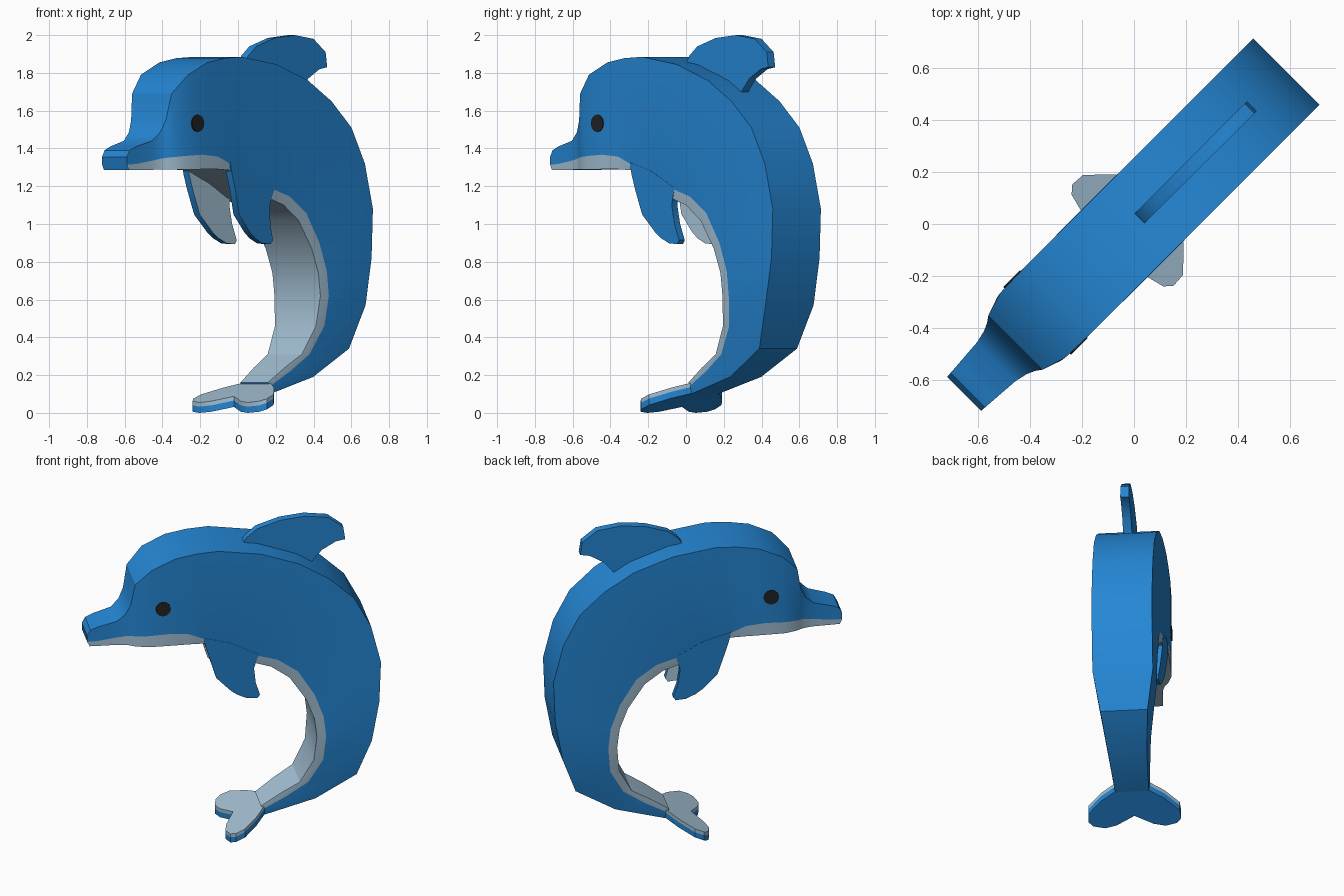
import bpy, bmesh, math
from mathutils import Vector

if "Cube" in bpy.data.objects:
    bpy.data.objects.remove(bpy.data.objects["Cube"])

R = math.sqrt(0.5)


def place(u, v, z):
    """Animal frame (u = towards the back, v = sideways) to world; it stands on the diagonal."""
    return Vector(((u + v) * R, (u - v) * R, z))


def material(name, rgb):
    m = bpy.data.materials.new(name)
    m.diffuse_color = (*rgb, 1)
    m.use_nodes = True
    m.node_tree.nodes["Principled BSDF"].inputs["Base Color"].default_value = m.diffuse_color
    return m


BLUE = material("ocean blue", (0.018, 0.24, 0.66))
PALE = material("pale belly", (0.37, 0.53, 0.66))
DARK = material("eye black", (0.016, 0.016, 0.016))


def loft(name, rings, strip_mats, caps, mats, angle=30):
    """Join closed rings of points; strip_mats colours by ring side, or by layer if callable."""
    bm = bmesh.new()
    rows = [[bm.verts.new(p) for p in ring] for ring in rings]
    n = len(rows[0])
    for r in range(len(rows) - 1):
        for i in range(n):
            j = (i + 1) % n
            f = bm.faces.new((rows[r][i], rows[r][j], rows[r + 1][j], rows[r + 1][i]))
            f.material_index = strip_mats(r, i)
    for row, mi in ((rows[0], caps[0]), (rows[-1], caps[1])):
        bm.faces.new(row).material_index = mi
    bmesh.ops.recalc_face_normals(bm, faces=bm.faces)
    me = bpy.data.meshes.new(name)
    bm.to_mesh(me)
    bm.free()
    for m in mats:
        me.materials.append(m)
    ob = bpy.data.objects.new(name, me)
    bpy.context.collection.objects.link(ob)
    bpy.context.view_layer.objects.active = ob
    ob.select_set(True)
    bpy.ops.object.shade_smooth_by_angle(angle=math.radians(angle))
    ob.select_set(False)
    return ob


HEAD = [(-.93, .092), (-.74, .106), (-.68, .122), (-.654, .143), (-.61, .167), (-.53, .18)]


def half_width(u, z):
    if z < 0.57:                                   # tail stem narrows downwards
        return 0.18 - max(0, 0.57 - z) / 0.47 * 0.08
    if u >= HEAD[-1][0]:
        return 0.18
    for (a, wa), (b, wb) in zip(HEAD, HEAD[1:]):   # head narrows to the snout
        if u <= b:
            return wa + (wb - wa) * (u - a) / (b - a)


# Body: stations of (back, colour boundary, belly edge), snout to tail
stations = [
    (-.925, 1.355, -.925, 1.315, -.91, 1.285), (-.905, 1.39, -.90, 1.315, -.89, 1.285),
    (-.86, 1.41, -.86, 1.318, -.86, 1.285), (-.75, 1.44, -.75, 1.335, -.75, 1.287),
    (-.70, 1.485, -.70, 1.345, -.70, 1.288), (-.67, 1.55, -.67, 1.35, -.67, 1.288),
    (-.645, 1.69, -.645, 1.353, -.645, 1.288), (-.55, 1.79, -.57, 1.36, -.57, 1.288),
    (-.41, 1.855, -.45, 1.367, -.45, 1.29), (-.28, 1.878, -.33, 1.357, -.33, 1.29),
    (-.15, 1.885, -.24, 1.32, -.24, 1.285), (.11, 1.845, -.08, 1.27, -.09, 1.22),
    (.344, 1.76, .08, 1.185, .05, 1.14), (.52, 1.65, .21, 1.145, .17, 1.10),
    (.67, 1.51, .33, 1.06, .28, 1.02), (.77, 1.32, .43, .90, .38, .87),
    (.83, 1.08, .485, .75, .43, .74), (.82, .82, .50, .62, .445, .62),
    (.775, .57, .485, .46, .43, .46), (.69, .34, .40, .31, .35, .31),
    (.446, .19, .27, .22, .235, .24), (.14, .10, .14, .145, .12, .16)]
rings = []
for ou, oz, bu, bz, iu, iz in stations:
    side = [(ou, half_width(ou, oz), oz), (bu, half_width(bu, bz), bz),
            (iu, half_width(iu, iz) - (0.008 if iu > -.3 else 0), iz)]
    rings.append([place(*p) for p in side] + [place(u, -v, z) for u, v, z in reversed(side)])
loft("body", rings, lambda r, i: 1 if i in (1, 2, 3) else 0, (0, 0), (BLUE, PALE))

# Dorsal fin: flat plate on the back
dorsal = [(.03, 1.86), (.05, 1.89), (.11, 1.94), (.25, 1.985), (.40, 2.0), (.54, 1.98), (.63, 1.91),
          (.642, 1.83), (.585, 1.82), (.50, 1.77), (.44, 1.70), (.25, 1.72)]
loft("dorsal_fin", [[place(u, v, z) for u, z in dorsal] for v in (-.026, .026)],
     lambda r, i: 0, (0, 0), (BLUE,))

# Side fins: blue outside, pale inside, leaning inwards
fin = [(-.24, 1.325), (-.225, 1.26), (-.20, 1.18), (-.16, 1.05), (-.07, .955), (-.03, .925), (.028, .898),
       (.09, .893), (.105, .915), (.078, 1.0), (.066, 1.1), (.08, 1.15), (.095, 1.19), (-.08, 1.28)]
for s, label in ((1, "right"), (-1, "left")):
    layers = [[place(u, s * (.182 - max(0, 1.2 - z) * .09 - d), z) for u, z in fin] for d in (0, .042)]
    loft("side_fin_" + label, layers, lambda r, i: 0, (0, 1), (BLUE, PALE))

# Tail flukes: sloping forked plate, pale above and blue below
half = [(.15, .09), (.08, .19), (-.005, .272), (-.06, .276), (-.09, .25), (-.108, .18), (-.09, .11), (-.03, 0)]
outline = half + [(u, -v) for u, v in reversed(half[:-1])]
layers = [[place(u, v, max(0, .10 + .42 * u - d)) for u, v in outline] for d in (0, .022, .056)]
loft("tail_flukes", layers, lambda r, i: r, (0, 1), (PALE, BLUE))

# Eyes: thin discs on both sides of the head
for s, label in ((1, "right"), (-1, "left")):
    discs = [[place(-.482 + .046 * math.cos(a), s * v, 1.533 + .046 * math.sin(a))
              for a in [k * math.tau / 12 for k in range(12)]] for v in (.177, .184)]
    loft("eye_" + label, discs, lambda r, i: 0, (0, 0), (DARK,))
